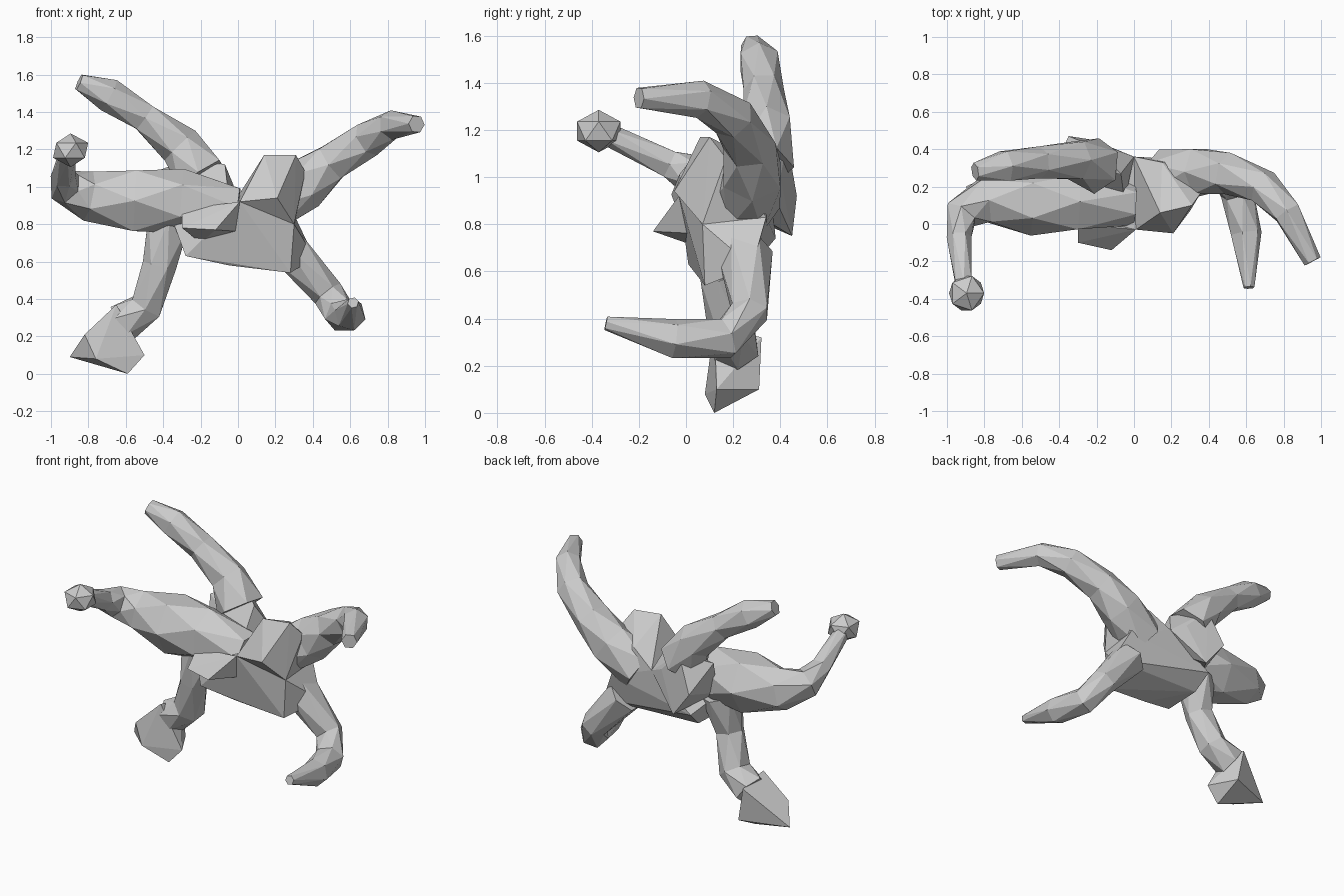
import bpy, bmesh, math
from mathutils import Vector

if "Cube" in bpy.data.objects:
    bpy.data.objects.remove(bpy.data.objects["Cube"])

parts = []


def finish(bm, name):
    bmesh.ops.recalc_face_normals(bm, faces=bm.faces)
    me = bpy.data.meshes.new(name)
    bm.to_mesh(me)
    bm.free()
    ob = bpy.data.objects.new(name, me)
    bpy.context.collection.objects.link(ob)
    parts.append(ob)


def hull(name, *pts):
    """Faceted block: convex hull of a few corners."""
    bm = bmesh.new()
    for p in pts:
        bm.verts.new(p)
    bmesh.ops.convex_hull(bm, input=bm.verts)
    loose = [v for v in bm.verts if not v.link_faces]
    bmesh.ops.delete(bm, geom=loose, context='VERTS')
    finish(bm, name)


def lump(name, centre, size):
    """Faceted lump: stretched 20-sided ball."""
    bm = bmesh.new()
    bmesh.ops.create_icosphere(bm, subdivisions=1, radius=1)
    bmesh.ops.scale(bm, verts=bm.verts, vec=size)
    bmesh.ops.translate(bm, verts=bm.verts, vec=centre)
    finish(bm, name)


def limb(name, *rings, sides=6):
    """Faceted tube through rings (x, y, z, radius), each twisted half a step."""
    bm = bmesh.new()
    c = [Vector(r[:3]) for r in rings]
    u, prev, loops = Vector((0, 1, 0)), None, []
    for i, r in enumerate(rings):
        t = (c[min(i + 1, len(c) - 1)] - c[max(i - 1, 0)]).normalized()
        if prev is not None:
            u = prev.rotation_difference(t) @ u
        u = (u - t * u.dot(t)).normalized()
        w, prev = t.cross(u), t
        angles = [2 * math.pi * (k + (i % 2) / 2) / sides for k in range(sides)]
        loops.append([bm.verts.new(c[i] + 1.07 * r[3] * (u * math.cos(a) + w * math.sin(a)))
                      for a in angles])
    for i, (a, b) in enumerate(zip(loops, loops[1:])):
        if i % 2:
            a, b = b, a
        for k in range(sides):
            n = (k + 1) % sides
            bm.faces.new((a[k], a[n], b[k]))
            bm.faces.new((a[n], b[n], b[k]))
    bm.faces.new(loops[0])
    bm.faces.new(loops[-1])
    finish(bm, name)


# corners shared by the body and both shoulders
chest, spine = (.01, -.03, .92), (0, .36, .95)
side_front, side_back = (.3, .07, .8), (.31, .34, .83)

# central body
hull("body", chest, spine, side_front, side_back, (-.28, .01, .63), (-.28, .27, .64),
     (-.05, .05, .58), (.28, .08, .54), (.41, .28, .62), (-.3, .38, .74), (-.35, .05, .82))

# shoulders
hull("right_shoulder", chest, spine, side_front, side_back, (.14, .06, 1.17),
     (.31, .1, 1.17), (.36, .17, 1.08), (.15, .33, 1.05), (.21, -.05, .94))
hull("back_hump", spine, (-.07, .27, 1.12), (-.42, .31, 1.09), (-.35, .47, .92),
     (-.22, .45, .75), (-.1, .4, 1.0), (-.25, .43, 1.15), (-.38, .22, .85), (-.05, .12, .95))

# front lip and hand
hull("front_lip", chest, (-.3, .0, .88), (-.3, -.1, .78), (-.12, -.14, .77),
     (-.2, .06, .7), (.02, .05, .76))
lump("hand", (-.895, -.37, 1.195), (.105, .108, .09))

# limbs
limb("upper_left_limb", (-.2, .31, 1.06, .14), (-.31, .34, 1.22, .107), (-.5, .33, 1.37, .08),
     (-.69, .31, 1.49, .085), (-.85, .28, 1.56, .045))
limb("left_limb", (.0, .11, .89, .11), (-.3, .12, .925, .16), (-.55, .125, .925, .175),
     (-.8, .125, .95, .125), (-.925, .05, 1.0, .09), (-.935, -.07, 1.055, .062),
     (-.91, -.33, 1.18, .045))
limb("upper_right_limb", (.15, .25, .88, .14), (.35, .28, 1.01, .13), (.5, .27, 1.13, .105),
     (.69, .2, 1.25, .09), (.82, .06, 1.33, .075), (.955, -.2, 1.335, .045))
limb("lower_right_limb", (.26, .25, .68, .11), (.48, .27, .43, .08), (.55, .17, .315, .085),
     (.6, -.05, .315, .08), (.615, -.34, .38, .028))
limb("lower_left_limb", (-.37, .16, .82, .12), (-.42, .14, .58, .085), (-.49, .19, .36, .092),
     (-.62, .21, .27, .1))

# blocky foot
hull("foot", (-.9, .2, .09), (-.59, .12, 0), (-.5, .13, .1), (-.65, .12, .37),
     (-.64, .32, .32), (-.82, .1, .21), (-.6, .31, .1), (-.76, .08, .08))

# weld everything into one skin
body = parts[0]
bpy.context.view_layer.objects.active = body
for p in parts[1:]:
    m = body.modifiers.new("weld_" + p.name, 'BOOLEAN')
    m.operation, m.solver, m.object = 'UNION', 'EXACT', p
    bpy.ops.object.modifier_apply(modifier=m.name)
    bpy.data.objects.remove(p)
body.name = "creature_body"
